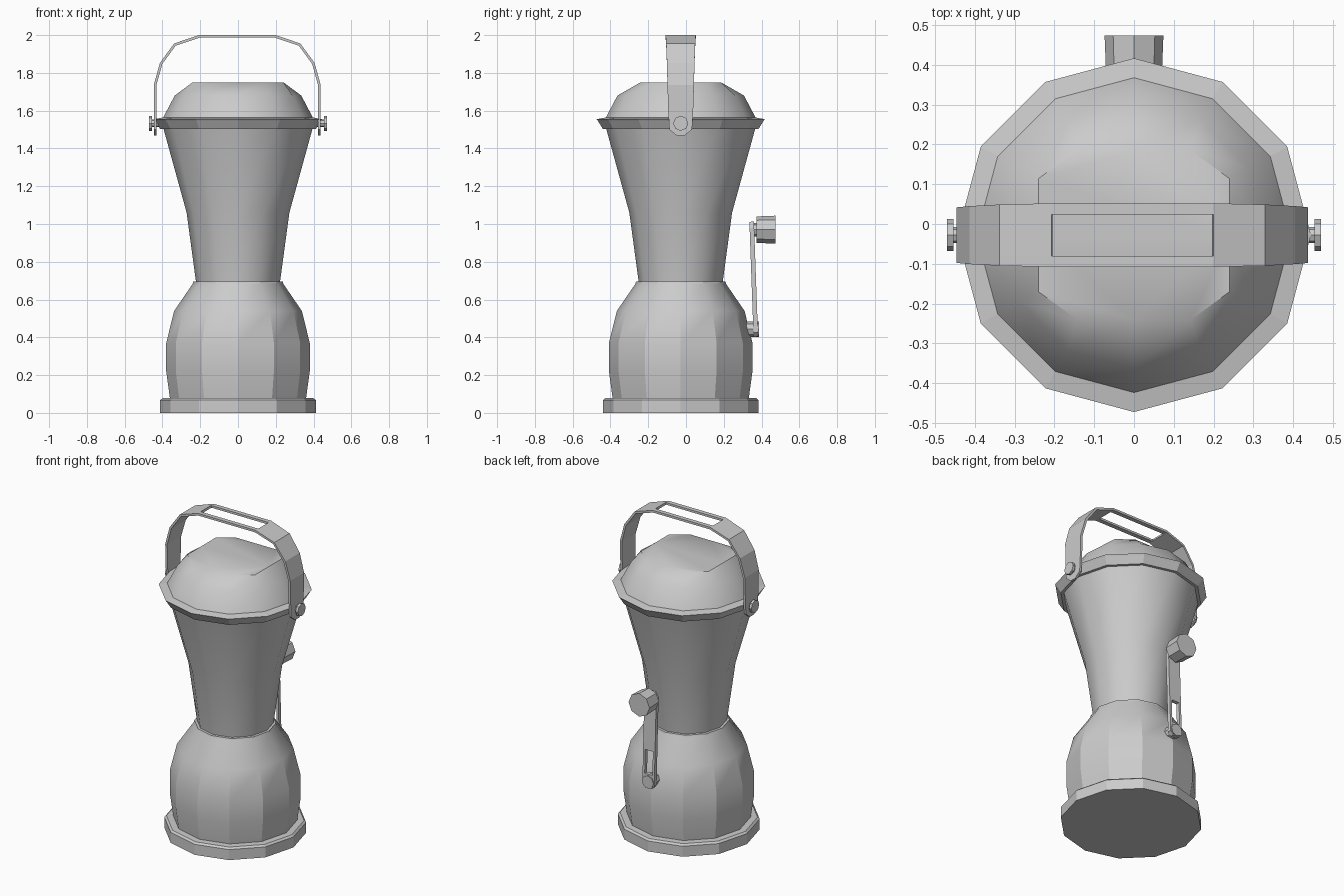
import bpy, bmesh, math
from mathutils import Vector, Matrix

cube = bpy.data.objects.get("Cube")
if cube:
    bpy.data.objects.remove(cube, do_unlink=True)

CY = -0.028          # lantern axis along y
SIDES = 12

grey = bpy.data.materials.new("plain_grey")
grey.use_nodes = True
colour = (0.6, 0.6, 0.6, 1)
grey.diffuse_color = colour
grey.node_tree.nodes["Principled BSDF"].inputs["Base Color"].default_value = colour


def finish(name, bm, smooth=None, recalc=True):
    if recalc:
        bmesh.ops.recalc_face_normals(bm, faces=bm.faces)
    mesh = bpy.data.meshes.new(name)
    bm.to_mesh(mesh)
    bm.free()
    mesh.materials.append(grey)
    ob = bpy.data.objects.new(name, mesh)
    bpy.context.collection.objects.link(ob)
    if smooth:
        bpy.ops.object.select_all(action='DESELECT')
        ob.select_set(True)
        bpy.context.view_layer.objects.active = ob
        bpy.ops.object.shade_smooth_by_angle(angle=math.radians(smooth))
    return ob


def lathe(name, profile, smooth=None, clamp_top=None):
    """Turn a (radius, height) profile into a closed twelve-sided solid."""
    bm = bmesh.new()
    rings = []
    for i, (r, z) in enumerate(profile):
        ring = []
        for k in range(SIDES):
            a = math.tau * k / SIDES
            x, y = r * math.cos(a), r * math.sin(a)
            if clamp_top and i == len(profile) - 1:
                x = max(-clamp_top[0], min(clamp_top[0], x))
                y = max(-clamp_top[1], min(clamp_top[1], y))
            ring.append(bm.verts.new((x, y + CY, z)))
        rings.append(ring)
    for low, high in zip(rings, rings[1:]):
        for k in range(SIDES):
            n = (k + 1) % SIDES
            bm.faces.new((low[k], low[n], high[n], high[k]))
    bm.faces.new(rings[0])
    bm.faces.new(rings[-1])
    return finish(name, bm, smooth)


def strap(name, rows, across, slot_row, thickness):
    """Flat band along rows of (centre, half width), open at one slot."""
    bm = bmesh.new()
    across = Vector(across)
    grid = [[bm.verts.new(Vector(c) + across * w * t) for t in (-1, -0.65, 0.65, 1)]
            for c, w in rows]
    for i, (a, b) in enumerate(zip(grid, grid[1:])):
        for k in range(3):
            if not (i == slot_row and k == 1):
                bm.faces.new((a[k], a[k + 1], b[k + 1], b[k]))
    ob = finish(name, bm)
    solid = ob.modifiers.new("thickness", 'SOLIDIFY')
    solid.thickness = thickness
    solid.offset = 0
    return ob


def peg(name, start, end, r1, r2):
    """Eight-sided peg between two points."""
    start, end = Vector(start), Vector(end)
    axis = end - start
    bm = bmesh.new()
    turn = axis.to_track_quat('Z', 'Y').to_matrix().to_4x4()
    bmesh.ops.create_cone(bm, cap_ends=True, segments=8, radius1=r1, radius2=r2,
                          depth=axis.length,
                          matrix=Matrix.Translation((start + end) / 2) @ turn)
    return finish(name, bm)


# Body
lathe("foot_ring", [(0.412, 0), (0.412, 0.067), (0.40, 0.078), (0.35, 0.08)])
lathe("bulb_base", [(0.36, 0.075), (0.38, 0.22), (0.38, 0.37), (0.338, 0.54),
                    (0.24, 0.683), (0.237, 0.695), (0.215, 0.697)], 28)
lathe("jar", [(0.222, 0.69), (0.272, 1.06), (0.396, 1.51)], 35)
lathe("top_rim", [(0.39, 1.503), (0.412, 1.503), (0.438, 1.545),
                  (0.445, 1.555), (0.39, 1.565)])
lathe("lid", [(0.397, 1.562), (0.335, 1.68), (0.285, 1.75)], 35, (0.24, 0.213))

# Carrying handle: one half of the path, mirrored to the other side
half = [(0.435, 1.468, 0.02), (0.435, 1.50, 0.06), (0.435, 1.60, 0.066),
        (0.435, 1.735, 0.07), (0.403, 1.85, 0.073), (0.33, 1.95, 0.077),
        (0.202, 1.993, 0.08)]
path = [(-x, z, w) for x, z, w in half] + [(x, z, w) for x, z, w in reversed(half)]
strap("carrying_handle", [((x - 0.004, CY, z), w) for x, z, w in path],
      (0, 1, 0), len(half) - 1, 0.014)

# Handle bolts
for side, label in ((1, "left"), (-1, "right")):
    def at(x):
        return (side * x, CY, 1.533)
    peg(label + "_bolt_shaft", at(0.39), at(0.458), 0.02, 0.02)
    peg(label + "_bolt_head", at(0.454), at(0.47), 0.04, 0.04)

# Crank on the back
crank = [(0.403, 0.022), (0.425, 0.043), (0.49, 0.042), (0.64, 0.042),
         (0.98, 0.042), (1.012, 0.025)]
strap("crank_arm", [((0, 0.384 - 0.036 * z, z), w) for z, w in crank],
      (1, 0, 0), 2, 0.024)
peg("crank_hub", (0, 0.29, 0.443), (0, 0.386, 0.443), 0.04, 0.04)
peg("knob_neck", (0, 0.345, 0.97), (0, 0.38, 0.97), 0.035, 0.035)
peg("crank_knob", (0, 0.372, 0.97), (0, 0.474, 0.97), 0.07, 0.074)
